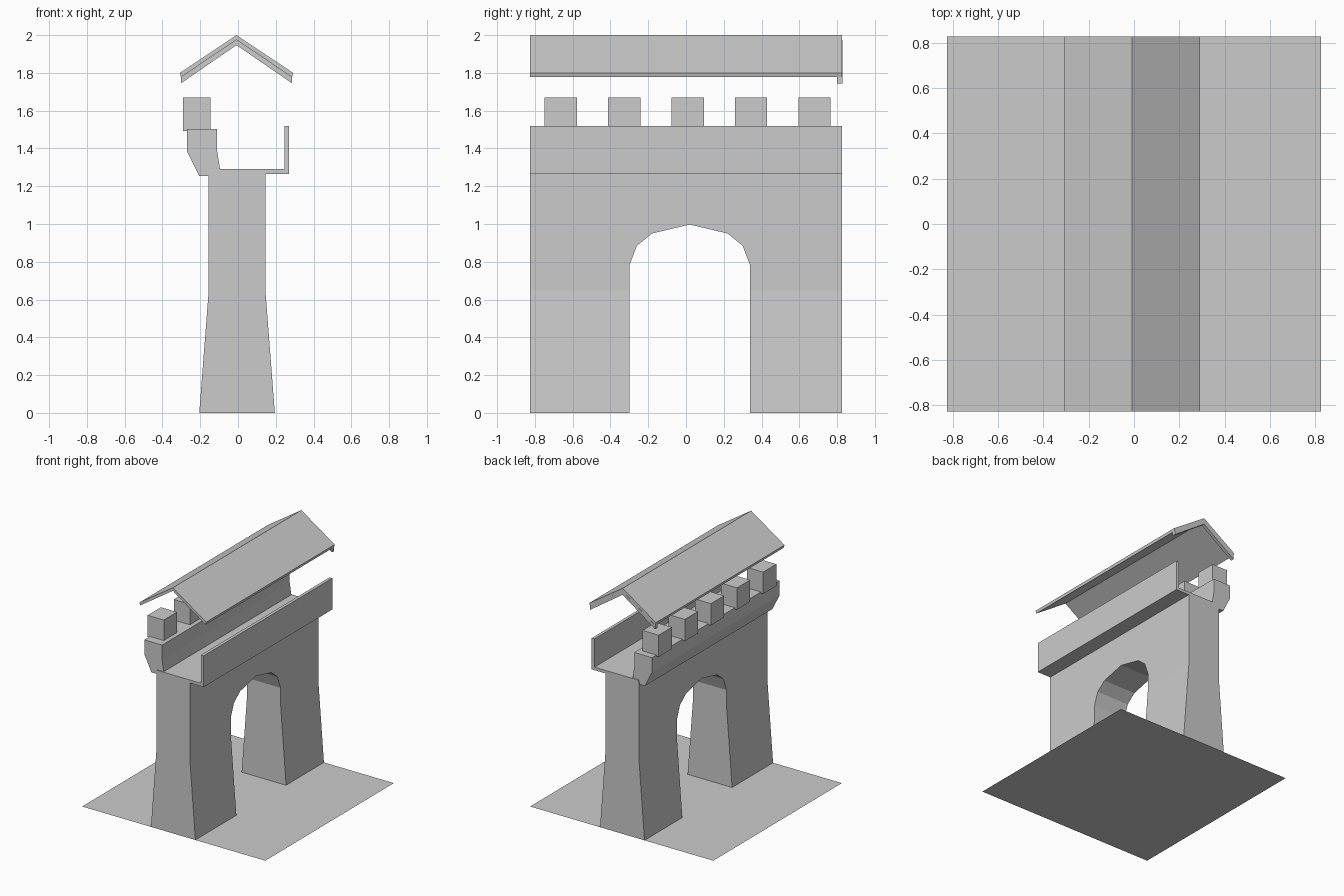
import bpy, bmesh

if "Cube" in bpy.data.objects:
    bpy.data.objects.remove(bpy.data.objects["Cube"])


def finish(name, bm):
    bmesh.ops.recalc_face_normals(bm, faces=bm.faces)
    mesh = bpy.data.meshes.new(name)
    bm.to_mesh(mesh)
    bm.free()
    obj = bpy.data.objects.new(name, mesh)
    bpy.context.collection.objects.link(obj)
    return obj


def prism(points):
    """Closed prism between a polygon and its extrusion; points = (near ring, direction)."""
    ring, direction = points
    bm = bmesh.new()
    face = bm.faces.new([bm.verts.new(p) for p in ring])
    ext = bmesh.ops.extrude_face_region(bm, geom=[face], use_keep_orig=True)
    moved = [v for v in ext["geom"] if isinstance(v, bmesh.types.BMVert)]
    bmesh.ops.translate(bm, verts=moved, vec=direction)
    return bm


def along_y(name, profile, y0, y1):
    return finish(name, prism(([(x, y0, z) for x, z in profile], (0, y1 - y0, 0))))


END = 0.827

# Ground plate
bm = bmesh.new()
bm.faces.new([bm.verts.new((x * 0.825, y * END, 0))
              for x, y in ((-1, -1), (1, -1), (1, 1), (-1, 1))])
finish("ground_plate", bm)

# Gate wall with arched passage, flared out below z = 0.65
arch = [(-0.30, 0), (-0.30, 0.78), (-0.26, 0.885), (-0.18, 0.95), (0.02, 0.997),
        (0.22, 0.95), (0.30, 0.885), (0.34, 0.78), (0.34, 0)]
outline = [(-END, 0)] + arch + [(END, 0), (END, 1.275), (-END, 1.275)]
bm = prism(([(-0.155, y, z) for y, z in outline], (0.30, 0, 0)))
bmesh.ops.bisect_plane(bm, geom=bm.verts[:] + bm.edges[:] + bm.faces[:],
                       plane_co=(0, 0, 0.65), plane_no=(0, 0, 1))
for v in bm.verts:
    if v.co.z < 0.01:
        v.co.x = -0.205 if v.co.x < 0 else 0.195
finish("gate_wall", bm)

# Walkway floor with the thin rear parapet
along_y("walkway", [(-0.15, 1.265), (0.27, 1.265), (0.27, 1.52), (0.245, 1.52),
                    (0.245, 1.29), (-0.15, 1.29)], -END, END)

# Thick battlement parapet
along_y("battlement", [(-0.205, 1.255), (-0.15, 1.255), (-0.095, 1.29), (-0.11, 1.385),
                       (-0.11, 1.503), (-0.27, 1.503), (-0.27, 1.385)], -0.82, 0.822)

# Merlons
for i in range(5):
    y = -0.663 + i * 0.336
    along_y(f"merlon_{i + 1}", [(-0.29, 1.493), (-0.145, 1.493), (-0.145, 1.67), (-0.29, 1.67)],
            y - 0.085, y + 0.085)

# Gabled roof and the rib under its back end
along_y("roof", [(-0.308, 1.80), (-0.008, 2.0), (0.292, 1.80), (0.286, 1.777),
                 (-0.008, 1.975), (-0.302, 1.777)], -END, END)
along_y("roof_rib", [(-0.302, 1.777), (-0.008, 1.975), (0.286, 1.777), (0.286, 1.745),
                     (-0.008, 1.947), (-0.302, 1.745)], 0.80, END + 0.001)
